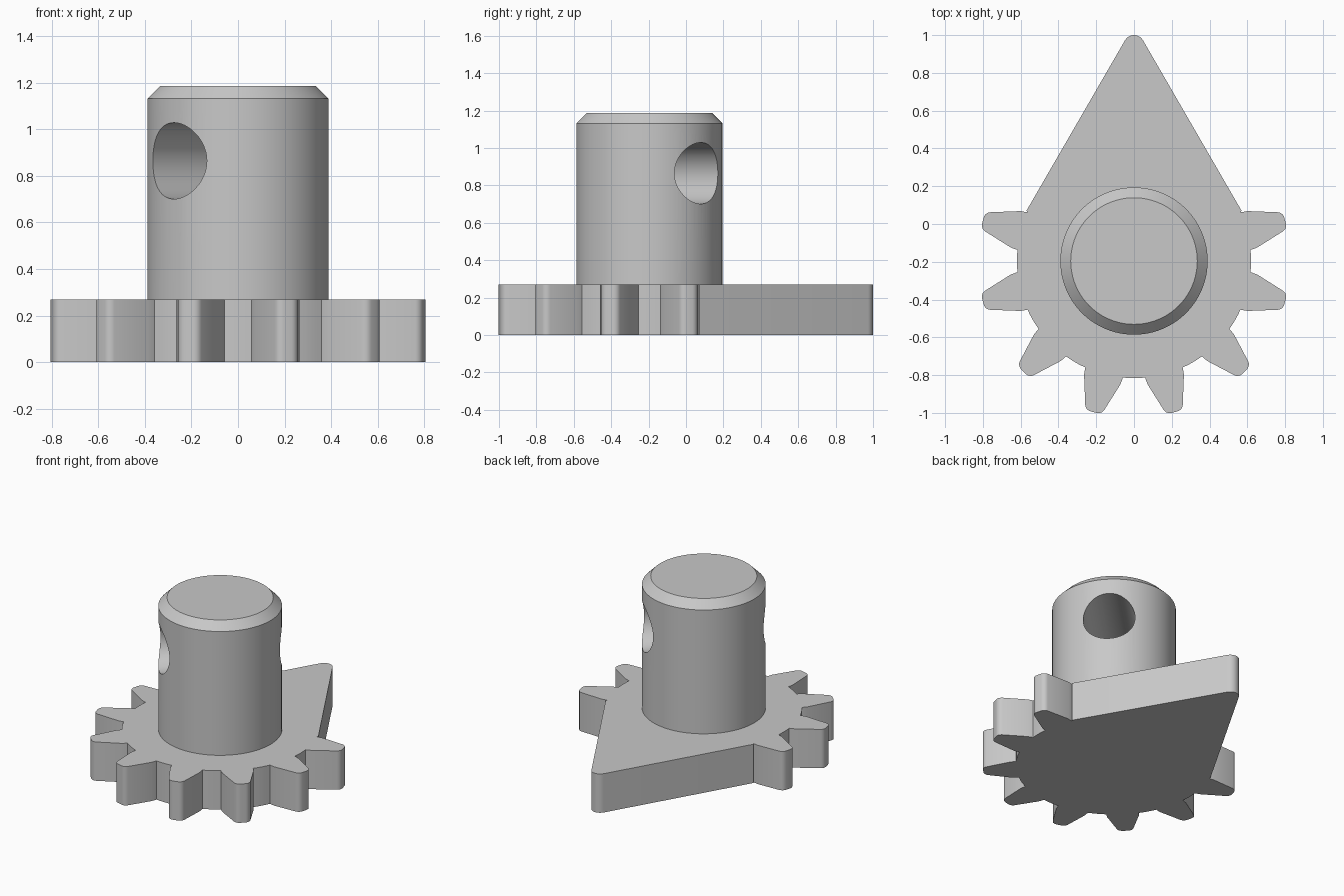
import bpy, bmesh, math
from mathutils import Vector, Matrix

if "Cube" in bpy.data.objects:
    bpy.data.objects.remove(bpy.data.objects["Cube"])

CY = -0.196            # gear and shaft centre on y
PLATE_TOP = 0.27
SHAFT_TOP = 1.187

grey = bpy.data.materials.new("plain grey")
grey.diffuse_color = (0.58, 0.58, 0.58, 1)
grey.use_nodes = True
grey.node_tree.nodes["Principled BSDF"].inputs["Base Color"].default_value = grey.diffuse_color


def make_object(name, bm):
    bmesh.ops.recalc_face_normals(bm, faces=bm.faces)
    mesh = bpy.data.meshes.new(name)
    bm.to_mesh(mesh)
    bm.free()
    mesh.materials.append(grey)
    obj = bpy.data.objects.new(name, mesh)
    bpy.context.collection.objects.link(obj)
    return obj


def smooth(obj):
    bpy.ops.object.select_all(action='DESELECT')
    obj.select_set(True)
    bpy.context.view_layer.objects.active = obj
    bpy.ops.object.shade_smooth_by_angle(angle=math.radians(28))


# Half tooth as (radial, sideways): root, short straight flank, taper, rounded corner
half = [(0.611, 0.103), (0.648, 0.100)]
for i in range(6):
    a = math.radians(72 - 72 * i / 5)
    half.append((0.791 + 0.037 * math.cos(a), 0.017 + 0.037 * math.sin(a)))
tooth = [(u, -v) for u, v in half] + half[::-1]

# Plate outline, counter-clockwise: seven-eighths gear of eight teeth, then the pointer
outline = []
for k in range(8):
    a = math.radians(-195 + 30 * k)
    d = Vector((math.cos(a), math.sin(a)))
    t = Vector((-d.y, d.x))
    for u, v in tooth:
        p = d * u + t * v
        outline.append((p.x, p.y + CY))
    if k < 7:              # curved valley to the next tooth
        for j in (-2.5, 0, 2.5):
            b = a + math.radians(15 + j)
            outline.append((0.62 * math.cos(b), 0.62 * math.sin(b) + CY))
outline.append((0.569, 0.071))
for i in range(11):        # rounded pointer tip
    a = math.radians(30 + 12 * i)
    outline.append((0.055 * math.cos(a), 0.945 + 0.055 * math.sin(a)))
outline.append((-0.569, 0.071))

bm = bmesh.new()
base = bm.faces.new([bm.verts.new((x, y, 0)) for x, y in outline])
ext = bmesh.ops.extrude_face_region(bm, geom=[base], use_keep_orig=True)
for v in ext["geom"]:
    if isinstance(v, bmesh.types.BMVert):
        v.co.z = PLATE_TOP
smooth(make_object("toothed_pointer_plate", bm))

# Shaft with a chamfered top
N = 96
bm = bmesh.new()
rings = []
for r, z in ((0.39, PLATE_TOP - 0.02), (0.39, SHAFT_TOP - 0.055), (0.335, SHAFT_TOP)):
    rings.append([bm.verts.new((r * math.cos(2 * math.pi * i / N),
                                CY + r * math.sin(2 * math.pi * i / N), z)) for i in range(N)])
for lo, hi in zip(rings, rings[1:]):
    for i in range(N):
        j = (i + 1) % N
        bm.faces.new((lo[i], lo[j], hi[j], hi[i]))
bm.faces.new(rings[0][::-1])
bm.faces.new(rings[-1])
shaft = make_object("shaft", bm)

# Diagonal cross hole cut right through the shaft
bm = bmesh.new()
matrix = (Matrix.Translation((0, CY, 0.865)) @ Matrix.Rotation(math.radians(45), 4, 'Z')
          @ Matrix.Rotation(math.radians(90), 4, 'Y'))
bmesh.ops.create_cone(bm, cap_ends=True, segments=64, radius1=0.164, radius2=0.164,
                      depth=1.2, matrix=matrix)
cutter = make_object("hole_cutter", bm)
cutter.hide_render = True
mod = shaft.modifiers.new("cross hole", 'BOOLEAN')
mod.operation = 'DIFFERENCE'
mod.solver = 'EXACT'
mod.object = cutter
bpy.context.view_layer.objects.active = shaft
bpy.ops.object.modifier_apply(modifier=mod.name)
bpy.data.objects.remove(cutter)
smooth(shaft)
